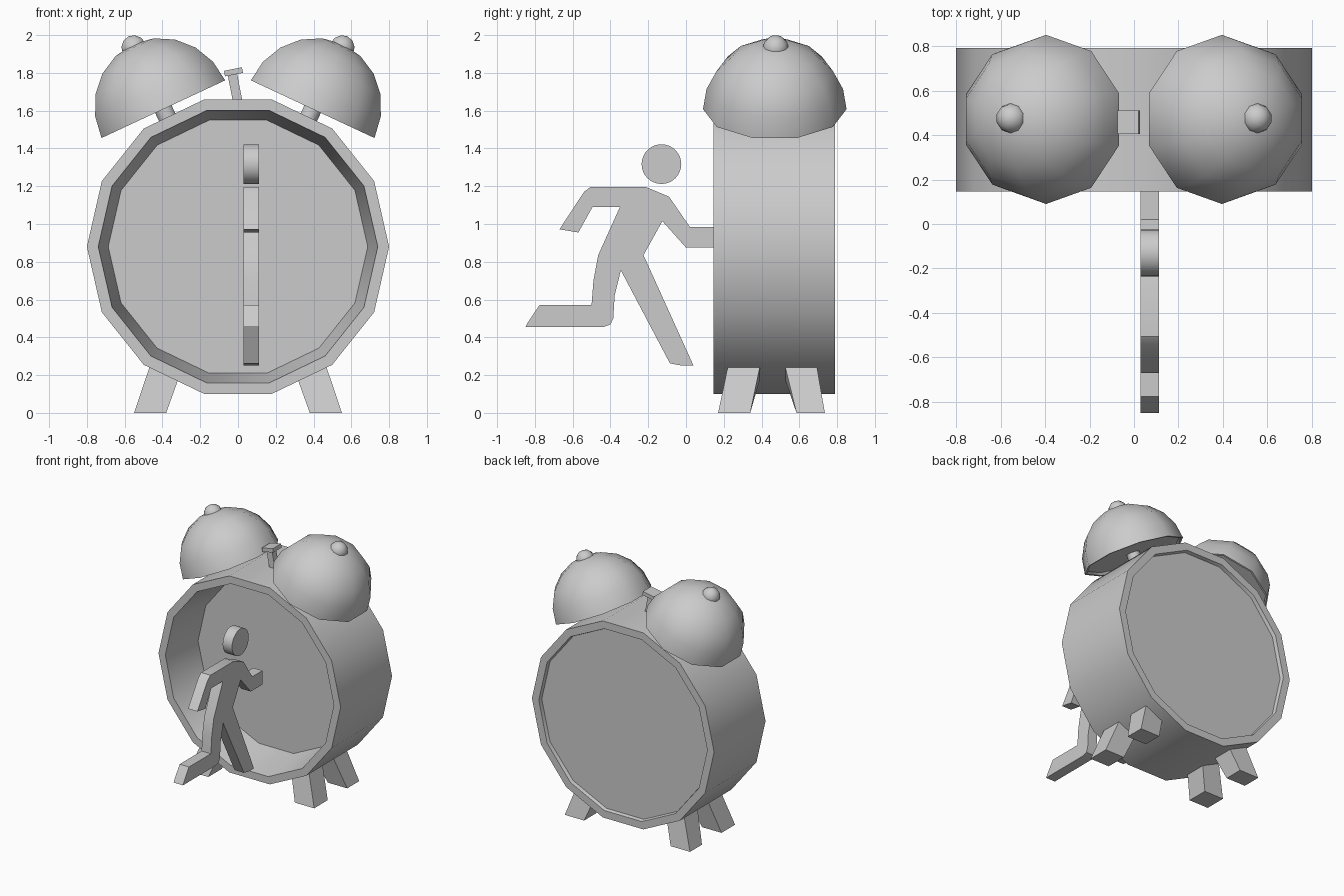
import bpy, bmesh, math
from mathutils import Matrix, Vector

cube = bpy.data.objects.get("Cube")
if cube:
    bpy.data.objects.remove(cube, do_unlink=True)

GREY = (0.6, 0.6, 0.6, 1.0)
mat = bpy.data.materials.new("plain grey")
mat.use_nodes = True
mat.diffuse_color = GREY
mat.node_tree.nodes["Principled BSDF"].inputs["Base Color"].default_value = GREY


def finish(name, bm, matrix=Matrix(), angle=30):
    """Turn a bmesh into a coloured object with sharp edges kept."""
    bmesh.ops.transform(bm, matrix=matrix, verts=bm.verts)
    bmesh.ops.recalc_face_normals(bm, faces=bm.faces)
    me = bpy.data.meshes.new(name)
    bm.to_mesh(me)
    bm.free()
    me.materials.append(mat)
    me.shade_smooth()
    me.set_sharp_from_angle(angle=math.radians(angle))
    ob = bpy.data.objects.new(name, me)
    bpy.context.collection.objects.link(ob)
    return ob


def lathe(name, profile, sides, matrix=Matrix(), phase=0.0, angle=30):
    """Revolve (radius, height) points about local z; radius 0 closes an end."""
    bm = bmesh.new()
    rings = []
    for r, h in profile:
        if r == 0:
            rings.append([bm.verts.new((0, 0, h))] * sides)
        else:
            rings.append([bm.verts.new((r * math.cos(phase + math.tau * k / sides),
                                        r * math.sin(phase + math.tau * k / sides), h))
                          for k in range(sides)])
    for a, b in zip(rings, rings[1:]):
        for k in range(sides):
            j = (k + 1) % sides
            bm.faces.new(list(dict.fromkeys((a[k], a[j], b[j], b[k]))))
    bmesh.ops.dissolve_limit(bm, angle_limit=0.001, verts=bm.verts, edges=bm.edges)
    return finish(name, bm, matrix, angle)


def plate(name, outline, x0, x1):
    """Extrude a (y, z) outline from x0 to x1."""
    bm = bmesh.new()
    face = bm.faces.new([bm.verts.new((x0, y, z)) for y, z in outline])
    out = bmesh.ops.extrude_face_region(bm, geom=[face])
    moved = [v for v in out["geom"] if isinstance(v, bmesh.types.BMVert)]
    bmesh.ops.translate(bm, vec=(x1 - x0, 0, 0), verts=moved)
    return finish(name, bm)


def block(name, bottom, top):
    """Six-sided block between two rings of four points."""
    bm = bmesh.new()
    a = [bm.verts.new(p) for p in bottom]
    b = [bm.verts.new(p) for p in top]
    bm.faces.new(a)
    bm.faces.new(b)
    for k in range(4):
        j = (k + 1) % 4
        bm.faces.new((a[k], a[j], b[j], b[k]))
    return finish(name, bm)


def box(name, size, matrix):
    bm = bmesh.new()
    bmesh.ops.create_cube(bm, size=1, matrix=Matrix.Diagonal((*size, 1)))
    return finish(name, bm, matrix)


# Clock case: deep dished front, shallow recessed back
case_matrix = Matrix.Translation((0, 0, 0.88)) @ Matrix.Rotation(-math.pi / 2, 4, 'X')
lathe("clock_case", [(0, 0.48), (0.687, 0.48), (0.74, 0.145), (0.80, 0.145),
                     (0.80, 0.79), (0.74, 0.79), (0.733, 0.762), (0, 0.762)],
      14, case_matrix)

# Bells with knobs and posts, one per side
R = 0.38
dome = [(0, 0.02), (R - 0.02, 0.02), (R - 0.015, 0)]
dome += [(R * math.cos(math.radians(t)), R * math.sin(math.radians(t)))
         for t in (0, 18, 36, 54, 72)] + [(0, R)]
knob = [(0, -0.07)] + [(0.07 * math.cos(math.radians(t)), 0.07 * math.sin(math.radians(t)))
                       for t in (-60, -30, 0, 30, 60)] + [(0, 0.07)]
post = [(0, -0.11), (0.052, -0.11), (0.052, 0.05), (0, 0.05)]
for side, s in (("right", -1), ("left", 1)):
    tilt = Matrix.Rotation(s * math.radians(25), 4, 'Y')
    base = Matrix.Translation((s * 0.395, 0.47, 1.608)) @ tilt
    lathe(side + "_bell", dome, 10, base, math.pi / 2, 42)
    lathe(side + "_bell_knob", knob, 10,
          Matrix.Translation((s * 0.55, 0.475, 1.93)) @ tilt, math.pi / 2, 42)
    lathe(side + "_bell_post", post, 8, base, math.pi / 8, 50)

    # Splayed feet, cut along the slope of the case
    for end, b0, b1, t0, t1 in (("front", 0.17, 0.34, 0.225, 0.395),
                                ("back", 0.585, 0.735, 0.52, 0.69)):
        block(f"{end}_{side}_foot",
              [(s * 0.38, b0, 0), (s * 0.55, b0, 0), (s * 0.55, b1, 0), (s * 0.38, b1, 0)],
              [(s * 0.312, t0, 0.19), (s * 0.462, t0, 0.262),
               (s * 0.462, t1, 0.262), (s * 0.312, t1, 0.19)])

# Leaning hammer between the bells
lean = Matrix.Translation((0, 0.458, 1.64)) @ Matrix.Rotation(math.radians(-11), 4, 'Y')
box("hammer_stem", (0.05, 0.05, 0.17), lean @ Matrix.Translation((0, 0, 0.075)))
box("hammer_head", (0.097, 0.105, 0.03), lean @ Matrix.Translation((0.008, 0, 0.167)))

# Flat running figure pushing the front
runner = [(-0.505, 1.197), (-0.215, 1.197), (-0.09, 1.145), (0.02, 0.985), (0.148, 0.985),
          (0.148, 0.875), (0.0, 0.875), (-0.125, 1.015), (-0.225, 0.835), (0.04, 0.25),
          (-0.02, 0.25), (-0.085, 0.262), (-0.345, 0.755), (-0.378, 0.62), (-0.385, 0.50),
          (-0.40, 0.468), (-0.435, 0.455), (-0.85, 0.455), (-0.84, 0.475), (-0.775, 0.572),
          (-0.50, 0.572), (-0.49, 0.70), (-0.465, 0.835), (-0.35, 1.09), (-0.495, 1.09),
          (-0.57, 0.955), (-0.67, 0.972), (-0.54, 1.17)]
plate("runner_body", runner, 0.03, 0.112)
plate("runner_head", [(-0.13 + 0.105 * math.cos(math.tau * k / 32),
                       1.317 + 0.105 * math.sin(math.tau * k / 32)) for k in range(32)],
      0.03, 0.112)
